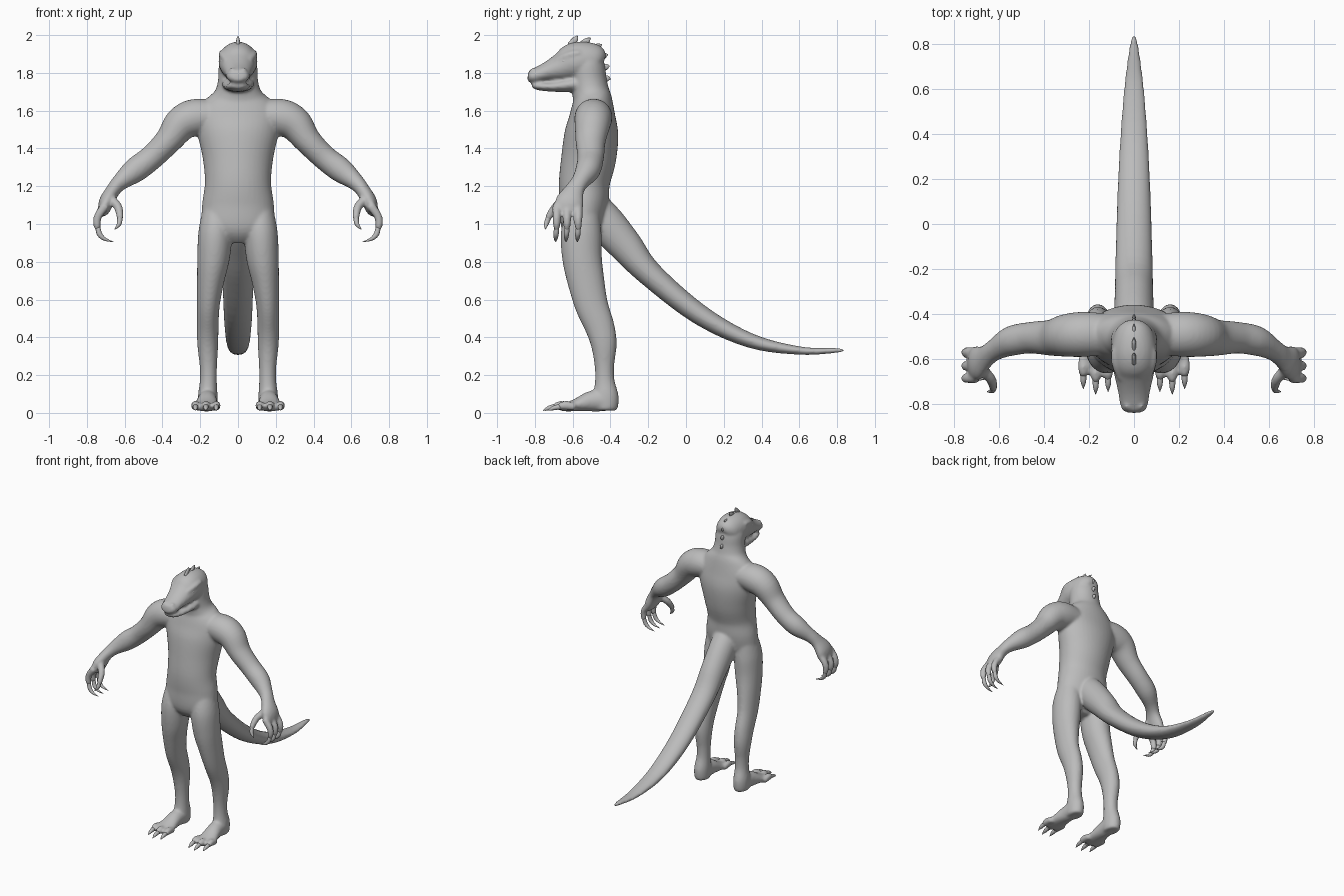
import bpy
import bmesh
from math import cos, sin, pi
from mathutils import Vector, Matrix

default_cube = bpy.data.objects.get("Cube")
if default_cube:
    bpy.data.objects.remove(default_cube, do_unlink=True)

# Single clay grey material
grey = bpy.data.materials.new("clay_grey")
grey.use_nodes = True
GREY_COLOUR = (0.5, 0.5, 0.5, 1)
grey.diffuse_color = GREY_COLOUR
grey.node_tree.nodes["Principled BSDF"].inputs["Base Color"].default_value = GREY_COLOUR

SIDE_X = Vector((1, 0, 0))
SIDE_Y = Vector((0, 1, 0))


def spline(rows, steps):
    """Catmull-Rom interpolation through rows of numbers."""
    result = []
    last = len(rows) - 1
    for i in range(last):
        before, start = rows[max(i - 1, 0)], rows[i]
        end, after = rows[i + 1], rows[min(i + 2, last)]
        for k in range(steps):
            t = k / steps
            result.append([
                0.5 * (2 * q + (r - p) * t + (2 * p - 5 * q + 4 * r - s) * t * t
                       + (3 * q - p - 3 * r + s) * t ** 3)
                for p, q, r, s in zip(before, start, end, after)])
    result.append(list(rows[-1]))
    return result


def loft(bm, rows, side=SIDE_X, mirror=1, steps=5, sides=28):
    """Closed tube of ellipses; a row is x, y, z, half width, half depth."""
    path = spline(rows, steps)
    centres = [Vector((mirror * row[0], row[1], row[2])) for row in path]
    rings = []
    for i, row in enumerate(path):
        tangent = centres[min(i + 1, len(path) - 1)] - centres[max(i - 1, 0)]
        tangent.normalize()
        across = (side - tangent * side.dot(tangent)).normalized()
        depth = tangent.cross(across)
        wide, deep = max(row[3], 0.001), max(row[4], 0.001)
        ring = []
        for k in range(sides):
            angle = 2 * pi * k / sides
            offset = across * wide * cos(angle) + depth * deep * sin(angle)
            ring.append(bm.verts.new(centres[i] + offset))
        rings.append(ring)
    faces = [bm.faces.new(rings[0]), bm.faces.new(rings[-1])]
    for low, high in zip(rings, rings[1:]):
        for k in range(sides):
            n = (k + 1) % sides
            faces.append(bm.faces.new((low[k], low[n], high[n], high[k])))
    bmesh.ops.recalc_face_normals(bm, faces=faces)


def round_loft(bm, rows, mirror=1, side=SIDE_Y, sides=16):
    """Loft with circular sections; a row is x, y, z, radius."""
    loft(bm, [(*row, row[3]) for row in rows], side, mirror, sides=sides)


def ball(bm, centre, radius, scale=(1, 1, 1)):
    matrix = Matrix.Translation(centre) @ Matrix.Diagonal((*scale, 1))
    bmesh.ops.create_uvsphere(bm, u_segments=20, v_segments=12, radius=radius, matrix=matrix)


def finish(name, bm):
    mesh = bpy.data.meshes.new(name)
    bm.to_mesh(mesh)
    bm.free()
    mesh.materials.append(grey)
    for polygon in mesh.polygons:
        polygon.use_smooth = True
    obj = bpy.data.objects.new(name, mesh)
    bpy.context.collection.objects.link(obj)
    return obj


body = bmesh.new()

# Torso and neck, bottom to top
torso = [(-.555, .90, .08, .05), (-.555, .97, .185, .105), (-.54, 1.1, .19, .128),
         (-.538, 1.22, .175, .135), (-.515, 1.35, .187, .145), (-.50, 1.48, .215, .142),
         (-.495, 1.58, .225, .12), (-.495, 1.65, .18, .105), (-.505, 1.7, .125, .098),
         (-.515, 1.76, .106, .095), (-.525, 1.85, .1, .09), (-.54, 1.93, .07, .05)]
loft(body, [(0, *row) for row in torso], sides=40)

# Tail
tail = [(-.50, 1.1, .09, .09), (-.42, 1.0, .09, .1), (-.32, .885, .086, .09),
        (-.19, .735, .083, .068), (.07, .522, .076, .055), (.34, .383, .064, .039),
        (.6, .33, .045, .022), (.78, .33, .022, .014), (.838, .333, .008, .008)]
loft(body, [(0, *row) for row in tail])

# Cranium with snout, and lower jaw
skull = [(-.44, 1.85, .04, .04), (-.47, 1.86, .08, .085), (-.54, 1.865, .1, .1),
         (-.6, 1.855, .102, .1), (-.66, 1.83, .09, .078), (-.74, 1.805, .072, .05),
         (-.8, 1.785, .062, .04), (-.83, 1.78, .048, .03), (-.838, 1.78, .02, .015)]
loft(body, [(0, *row) for row in skull])
jaw = [(-.5, 1.755, .08, .05), (-.6, 1.74, .085, .042), (-.7, 1.728, .07, .028),
       (-.78, 1.73, .055, .022), (-.815, 1.735, .035, .012)]
loft(body, [(0, *row) for row in jaw])

# Limb profiles for the model's left, mirrored below
arm = [(.1, -.49, 1.57, .09, .08), (.22, -.49, 1.565, .1, .098), (.3, -.495, 1.53, .095, .092),
       (.37, -.505, 1.44, .08, .072), (.46, -.505, 1.35, .07, .066),
       (.545, -.52, 1.285, .066, .066), (.62, -.56, 1.225, .048, .046),
       (.66, -.59, 1.18, .052, .038), (.695, -.615, 1.12, .075, .04),
       (.71, -.625, 1.07, .07, .03), (.712, -.63, 1.05, .04, .015)]
leg = [(.11, -.545, 1.06, .08, .09), (.12, -.555, .95, .09, .108), (.13, -.55, .82, .086, .105),
       (.145, -.53, .7, .072, .098), (.157, -.5, .57, .06, .088), (.16, -.455, .45, .057, .078),
       (.16, -.435, .36, .055, .068), (.157, -.432, .25, .046, .052),
       (.157, -.43, .17, .045, .052), (.16, -.425, .09, .052, .068),
       (.16, -.425, .03, .05, .065), (.16, -.425, .012, .04, .055)]
foot = [(.16, -.38, .05, .03, .03), (.16, -.42, .065, .05, .055), (.163, -.5, .062, .052, .055),
        (.168, -.58, .042, .062, .034), (.17, -.64, .03, .066, .022), (.17, -.665, .028, .055, .016)]
thumb = [(.67, -.65, 1.13, .025), (.635, -.69, 1.09, .023), (.625, -.725, 1.04, .019),
         (.626, -.732, 1.02, .014)]
thumb_claw = [(.625, -.727, 1.035, .014), (.63, -.74, 1.0, .012), (.652, -.745, .972, .002)]
brow = [(.085, -.56, 1.905, .016), (.08, -.62, 1.894, .02), (.06, -.69, 1.865, .012)]

for label, s in (("left", 1), ("right", -1)):
    loft(body, arm, SIDE_Y, s)
    loft(body, leg, SIDE_X, s)
    loft(body, foot, SIDE_X, s)
    round_loft(body, thumb, s)
    round_loft(body, brow, s, SIDE_X)
    ball(body, (s * .03, -.81, 1.812), .016)

    # Curled fingers with hooked claws
    hand_claws = bmesh.new()
    round_loft(hand_claws, thumb_claw, s)
    for y in (-.685, -.63, -.57):
        round_loft(body, [(.7, y, 1.1, .024), (.742, y, 1.04, .022),
                          (.746, y, .99, .019), (.736, y, .968, .013)], s)
        round_loft(hand_claws, [(.742, y, .98, .013), (.732, y - .003, .945, .014),
                                (.705, y - .005, .92, .009), (.66, y - .005, .905, .001)], s)
    finish("hand_claws_" + label, hand_claws)

    # Toes with claws
    toe_claws = bmesh.new()
    for x, back in ((.115, .012), (.17, 0), (.225, .025)):
        round_loft(body, [(x, back - .61, .03, .02), (x, back - .665, .04, .024),
                          (x, back - .7, .03, .016)], s, SIDE_X)
        round_loft(toe_claws, [(x, back - .685, .034, .014), (x, back - .725, .026, .012),
                               (x, back - .757, .012, .001)], s, SIDE_X)
    finish("toe_claws_" + label, toe_claws)

    # Eye set below the brow
    eye = bmesh.new()
    ball(eye, (s * .079, -.642, 1.862), .017, (.8, 1.1, .8))
    finish("eye_" + label, eye)

# Fuse the body into one smooth skin
body_object = finish("body", body)
remesh = body_object.modifiers.new("fuse", "REMESH")
remesh.mode = "VOXEL"
remesh.voxel_size = 0.009
remesh.use_smooth_shade = True
smooth = body_object.modifiers.new("soften", "SMOOTH")
smooth.factor = 0.5
smooth.iterations = 6

# Crest of flat spines from the crown down the nape
crest = bmesh.new()
for y, z, dy, dz in ((-.60, 1.955, .025, .042), (-.545, 1.955, .04, .03), (-.49, 1.93, .045, .02),
                     (-.455, 1.885, .042, .012), (-.44, 1.83, .036, .006), (-.43, 1.775, .03, -.01)):
    loft(crest, [(0, y - .015, z - .01, .01, .016), (0, y + dy * .5, z + dz * .5, .009, .016),
                 (0, y + dy, z + dz, .001, .002)], sides=12)
finish("crest_spines", crest)
